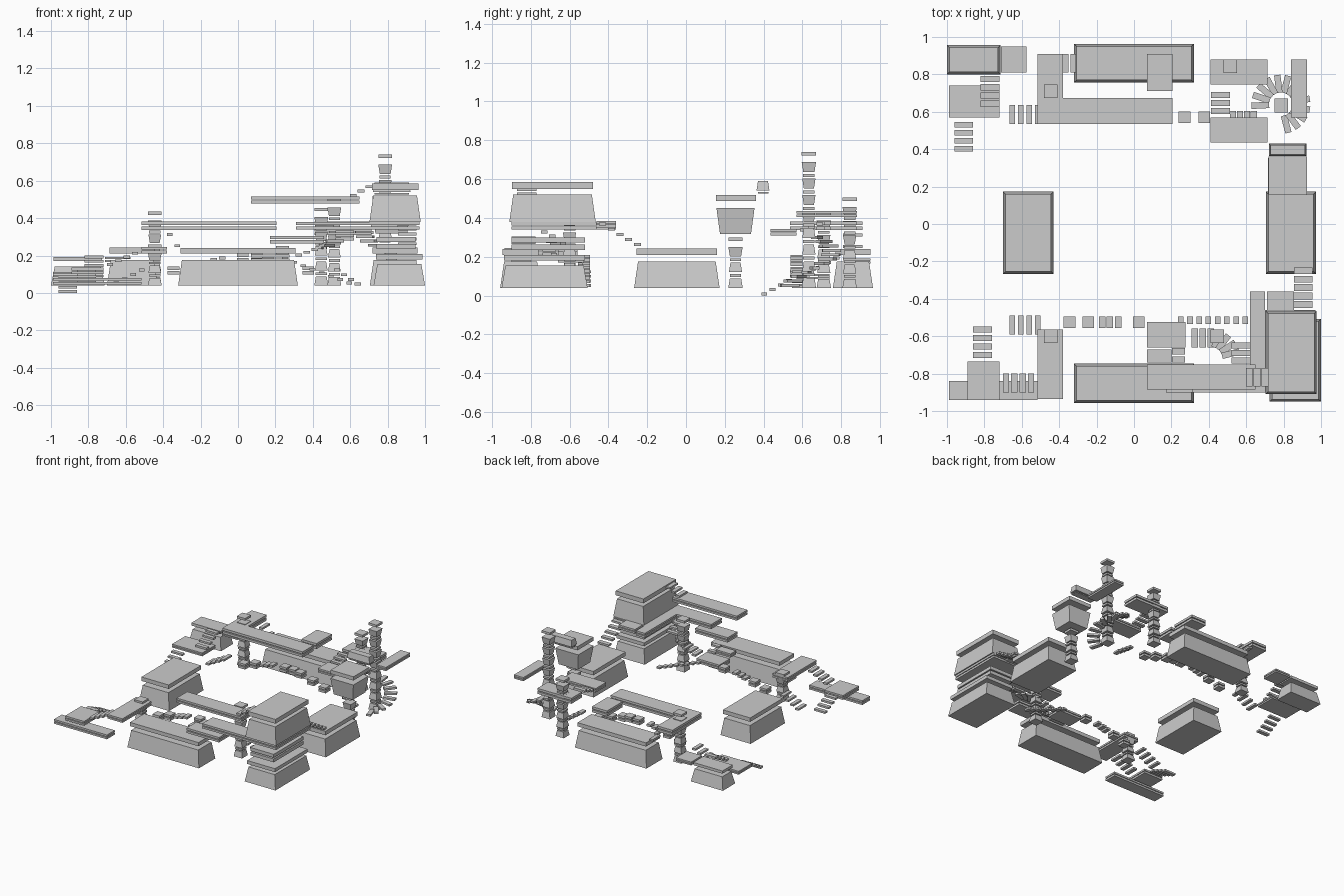
import bpy, bmesh
from math import radians, cos, sin
from mathutils import Matrix


def prism(bm, x0, x1, y0, y1, z0, z1, t=0.0, rot=0.0):
    """Box whose top is inset by t (a negative t makes the top wider)."""
    cx, cy, hx, hy = (x0 + x1) / 2, (y0 + y1) / 2, (x1 - x0) / 2, (y1 - y0) / 2
    res = bmesh.ops.create_cube(bm, size=2)
    for v in res["verts"]:
        k = t if v.co.z > 0 else 0
        v.co = (v.co.x * (hx - k), v.co.y * (hy - k), z1 if v.co.z > 0 else z0)
    m = Matrix.Translation((cx, cy, 0)) @ Matrix.Rotation(rot, 4, 'Z')
    bmesh.ops.transform(bm, matrix=m, verts=res["verts"])


def finish(name, bm):
    me = bpy.data.meshes.new(name)
    bm.to_mesh(me)
    bm.free()
    bpy.context.collection.objects.link(bpy.data.objects.new(name, me))


def boxes(name, items):
    bm = bmesh.new()
    for it in items:
        prism(bm, *it)
    finish(name, bm)


def slab(name, x0, x1, y0, y1, z0, z1):
    """Floating walkway made of two thin layers."""
    h = (z1 - z0) * 0.42
    boxes(name, [(x0, x1, y0, y1, z0, z0 + h), (x0, x1, y0, y1, z1 - h, z1)])


def island(name, x0, x1, y0, y1, z0, z1, s0, s1):
    """Tapered block with a separate lid slab."""
    i = 0.013
    boxes(name, [(x0, x1, y0, y1, z0, z1, 0.02),
                 (x0 + i, x1 - i, y0 + i, y1 - i, s0, s1)])


def stairs(name, a, b, n, sx, sy, th=0.015):
    """n treads from centre a to centre b (z is the tread top)."""
    out = []
    for k in range(n):
        f = k / max(1, n - 1)
        x, y, z = (p + (q - p) * f for p, q in zip(a, b))
        out.append((x - sx / 2, x + sx / 2, y - sy / 2, y + sy / 2, z - th, z))
    boxes(name, out)


def pillar(name, x, y, top, n, r=0.037):
    """Stack of alternating tapered drums and thin plates, narrow at the waist."""
    bm = bmesh.new()
    z, unit = 0.04, (top - 0.04 - 0.018) / n
    for k in range(n):
        w = r if k in (0, n - 1) else r * 0.92
        d = unit * 0.6
        if k < n / 2:
            prism(bm, x - w, x + w, y - w, y + w, z, z + d, 0.008)
        else:
            w2 = w - 0.008
            prism(bm, x - w2, x + w2, y - w2, y + w2, z, z + d, -0.008)
        p = r * 0.8
        if k < n - 1:
            prism(bm, x - p, x + p, y - p, y + p, z + unit * 0.7, z + unit * 0.88)
        z += unit
    prism(bm, x - r, x + r, y - r, y + r, top - 0.018, top)
    finish(name, bm)


def spiral(name, cx, cy, r, a0, a1, n, z0, z1, length=0.095, width=0.034):
    """Treads fanned around a centre."""
    out = []
    for k in range(n):
        f = k / (n - 1)
        a = radians(a0 + (a1 - a0) * f)
        x, y, z = cx + r * cos(a), cy + r * sin(a), z0 + (z1 - z0) * f
        out.append((x - length / 2, x + length / 2, y - width / 2, y + width / 2,
                    z - 0.015, z, 0, a))
    boxes(name, out)


# Large floating blocks
island("back_block", -0.32, 0.32, 0.757, 0.963, 0.04, 0.175, 0.21, 0.24)
island("front_block", -0.32, 0.32, -0.957, -0.747, 0.04, 0.175, 0.21, 0.24)
island("left_block", -0.70, -0.43, -0.267, 0.173, 0.04, 0.175, 0.21, 0.242)
island("right_block", 0.705, 0.973, -0.267, 0.173, 0.04, 0.175, 0.21, 0.242)
island("corner_lower_block", 0.725, 1.0, -0.95, -0.507, 0.04, 0.155, 0.18, 0.208)
island("corner_upper_block", 0.703, 0.977, -0.91, -0.465, 0.38, 0.52, 0.55, 0.585)
island("back_left_block", -1.0, -0.713, 0.80, 0.957, 0.04, 0.14, 0.17, 0.192)

# Hanging inverted block with its lid and small crown
boxes("hanging_block", [(0.735, 0.905, 0.175, 0.335, 0.318, 0.45, -0.018),
                        (0.72, 0.925, 0.155, 0.36, 0.488, 0.518),
                        (0.722, 0.922, 0.363, 0.43, 0.54, 0.59, 0.008),
                        (0.73, 0.915, 0.37, 0.425, 0.525, 0.533)])

# Pillars
for nm, x, y, top, n in [("tall_tower", 0.787, 0.633, 0.74, 8),
                         ("back_right_tower", 0.515, 0.843, 0.505, 6),
                         ("back_left_pillar", -0.445, 0.71, 0.435, 5),
                         ("front_left_pillar", -0.445, -0.60, 0.26, 3),
                         ("front_right_pillar", 0.445, -0.60, 0.455, 5),
                         ("hanging_block_pillar", 0.82, 0.255, 0.30, 3)]:
    pillar(nm, x, y, top, n)

# Back walkways
slab("back_walkway", -0.515, 0.205, 0.535, 0.673, 0.337, 0.382)
slab("back_walkway_arm", -0.515, -0.38, 0.673, 0.91, 0.337, 0.382)
slab("back_walkway_perch", 0.07, 0.205, 0.71, 0.91, 0.337, 0.382)
slab("back_right_platform", 0.41, 0.715, 0.745, 0.88, 0.337, 0.382)
slab("middle_right_platform", 0.41, 0.715, 0.435, 0.57, 0.31, 0.342)
slab("far_right_platform", 0.84, 0.925, 0.57, 0.88, 0.405, 0.435)

# Left platforms
slab("back_left_ledge", -0.71, -0.575, 0.81, 0.95, 0.165, 0.192)
slab("left_landing", -0.99, -0.72, 0.57, 0.74, 0.085, 0.112)
slab("front_left_ledge", -0.99, -0.515, -0.94, -0.84, 0.045, 0.08)
slab("front_left_landing", -0.89, -0.72, -0.94, -0.735, 0.10, 0.135)
slab("front_left_walkway", -0.515, -0.38, -0.935, -0.565, 0.212, 0.245)

# Front right platforms around the corner blocks
slab("front_high_walkway", 0.07, 0.65, -0.885, -0.75, 0.478, 0.515)
slab("front_mid_walkway", 0.17, 0.46, -0.90, -0.775, 0.265, 0.305)
slab("front_upper_walkway", 0.31, 0.62, -0.90, -0.765, 0.34, 0.378)
slab("corner_platform", 0.62, 0.97, -0.90, -0.46, 0.34, 0.378)
slab("corner_platform_left_tab", 0.62, 0.70, -0.46, -0.36, 0.34, 0.378)
slab("corner_platform_tab", 0.71, 0.855, -0.46, -0.36, 0.35, 0.385)
slab("corner_underplate", 0.74, 0.95, -0.90, -0.52, 0.235, 0.30)
slab("front_low_platform", 0.07, 0.275, -0.66, -0.525, 0.17, 0.205)
slab("front_low_ledge", 0.07, 0.20, -0.74, -0.67, 0.21, 0.24)

# Straight stairs
stairs("entry_stairs", (-0.91, 0.403, 0.015), (-0.91, 0.53, 0.085), 4, 0.10, 0.03)
stairs("back_left_stairs", (-0.77, 0.643, 0.13), (-0.77, 0.775, 0.2), 4, 0.10, 0.034)
stairs("front_left_stairs", (-0.81, -0.70, 0.125), (-0.81, -0.565, 0.065), 4, 0.10, 0.032)
stairs("front_walkway_stairs", (-0.685, -0.85, 0.16), (-0.55, -0.85, 0.22), 4, 0.033, 0.10)
stairs("right_block_stairs", (0.905, -0.43, 0.375), (0.905, -0.25, 0.27), 5, 0.10, 0.036)
stairs("summit_stairs", (0.615, -0.82, 0.53), (0.70, -0.82, 0.575), 3, 0.035, 0.10)
stairs("back_right_stairs", (0.463, 0.605, 0.345), (0.463, 0.69, 0.375), 3, 0.10, 0.033)
stairs("back_arm_stairs", (-0.365, 0.86, 0.32), (-0.325, 0.86, 0.26), 2, 0.03, 0.10)
stairs("front_ledge_stairs", (0.237, -0.725, 0.25), (0.237, -0.68, 0.22), 2, 0.07, 0.033)
stairs("front_right_row", (0.25, -0.515, 0.19), (0.595, -0.515, 0.06), 8, 0.03, 0.04)
stairs("back_right_row", (0.53, 0.575, 0.13), (0.64, 0.575, 0.055), 4, 0.033, 0.06)

# Stepping stones linking pillars along both long sides
for side, y in (("front", -0.525), ("back", 0.57)):
    items = []
    stones = [(-0.345, 0.12), (-0.245, 0.15), (-0.17, 0.18), (-0.13, 0.19),
              (-0.085, 0.2), (0.025, 0.19)]
    if side == "back":
        stones += [(0.10, 0.19), (0.16, 0.18), (0.27, 0.15), (0.375, 0.12)]
    for x, z in stones:
        w = 0.017 if -0.2 < x < -0.05 else 0.031
        items.append((x - w, x + w, y - 0.031, y + 0.031, z - 0.022, z - 0.004))
        if w > 0.02:
            items.append((x - w, x + w, y - 0.031, y + 0.031, z + 0.003, z + 0.02))
    boxes(side + "_stepping_stones", items)
    yy = -0.54 if side == "front" else 0.585
    stairs(side + "_left_row", (-0.65, yy, 0.06), (-0.515, yy, 0.13), 4, 0.03, 0.10)

# Winding stairs
spiral("tower_spiral_stairs", 0.785, 0.64, 0.11, -75, 183, 13, 0.06, 0.33)
stairs("curve_stairs_start", (0.325, -0.61, 0.21), (0.41, -0.61, 0.24), 3, 0.033, 0.10)
spiral("curve_stairs_turn", 0.41, -0.72, 0.11, 72, 14, 4, 0.25, 0.285)
stairs("curve_stairs_end", (0.57, -0.65, 0.295), (0.57, -0.73, 0.335), 3, 0.10, 0.033)
